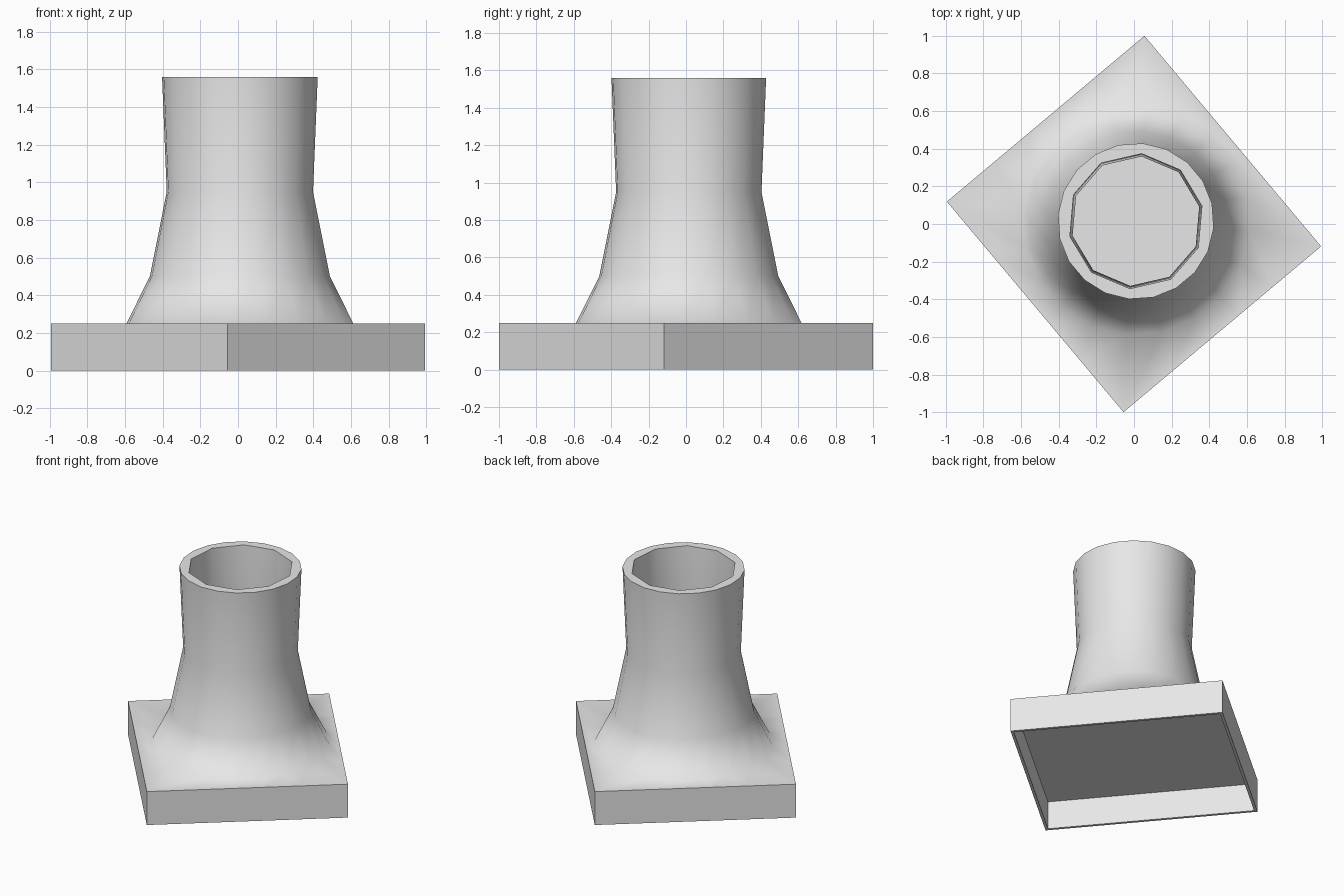
import bpy
import bmesh
from math import cos, sin, pi, radians
from mathutils import Matrix, Vector

cube = bpy.data.objects.get("Cube")
if cube:
    bpy.data.objects.remove(cube, do_unlink=True)

SIDES = 20
TURN = Matrix.Rotation(radians(40), 3, "Z")
HALF = (0.685, 0.73)
CENTRE = Vector((0.01, 0.015, 0))
ANGLES = [2 * pi * (i + 0.5) / SIDES for i in range(SIDES)]

bm = bmesh.new()


def box_ring(inset, z):
    """Rectangle outline, with a vertex at each corner."""
    ring = []
    for a in ANGLES:
        c, s = cos(a), sin(a)
        k = 1 / max(abs(c), abs(s))
        p = Vector((c * k * (HALF[0] - inset), s * k * (HALF[1] - inset), z))
        ring.append(bm.verts.new(TURN @ p))
    return ring


def round_ring(radius, z, coarse=False):
    """Circle; a coarse one has half as many visible sides."""
    ring = []
    for i, a in enumerate(ANGLES):
        r = radius * cos(2 * pi / SIDES) if coarse and i % 2 else radius
        ring.append(bm.verts.new(TURN @ Vector((cos(a) * r, sin(a) * r, z)) + CENTRE))
    return ring


# Underside recess and base walls
rings = [box_ring(0.02, 0.21), box_ring(0.02, 0), box_ring(0, 0), box_ring(0, 0.25)]
# Flared outside of the pipe
for radius, z in [(0.605, 0.25), (0.48, 0.5), (0.39, 0.95), (0.415, 1.56)]:
    rings.append(round_ring(radius, z))
# Bore of the pipe
for radius, z in [(0.36, 1.56), (0.345, 0.95), (0.4, 0.5), (0.42, 0.25)]:
    rings.append(round_ring(radius, z, coarse=True))

# Skin the rings, then close the recess and the floor of the bore
for low, high in zip(rings, rings[1:]):
    for i in range(SIDES):
        j = (i + 1) % SIDES
        bm.faces.new((low[i], low[j], high[j], high[i]))
bm.faces.new(rings[0])
bm.faces.new(rings[-1])
bmesh.ops.recalc_face_normals(bm, faces=bm.faces)

mesh = bpy.data.meshes.new("flanged_pipe")
bm.to_mesh(mesh)
bm.free()
pipe = bpy.data.objects.new("flanged_pipe", mesh)
bpy.context.collection.objects.link(pipe)

# Plain grey
grey = bpy.data.materials.new("light_grey")
grey.use_nodes = True
grey.diffuse_color = (0.8, 0.8, 0.8, 1)
grey.node_tree.nodes["Principled BSDF"].inputs["Base Color"].default_value = (0.8, 0.8, 0.8, 1)
mesh.materials.append(grey)

# Smooth the flare into the base top, keep the square edges sharp
bpy.ops.object.select_all(action="DESELECT")
pipe.select_set(True)
bpy.context.view_layer.objects.active = pipe
bpy.ops.object.shade_smooth_by_angle(angle=radians(75))
